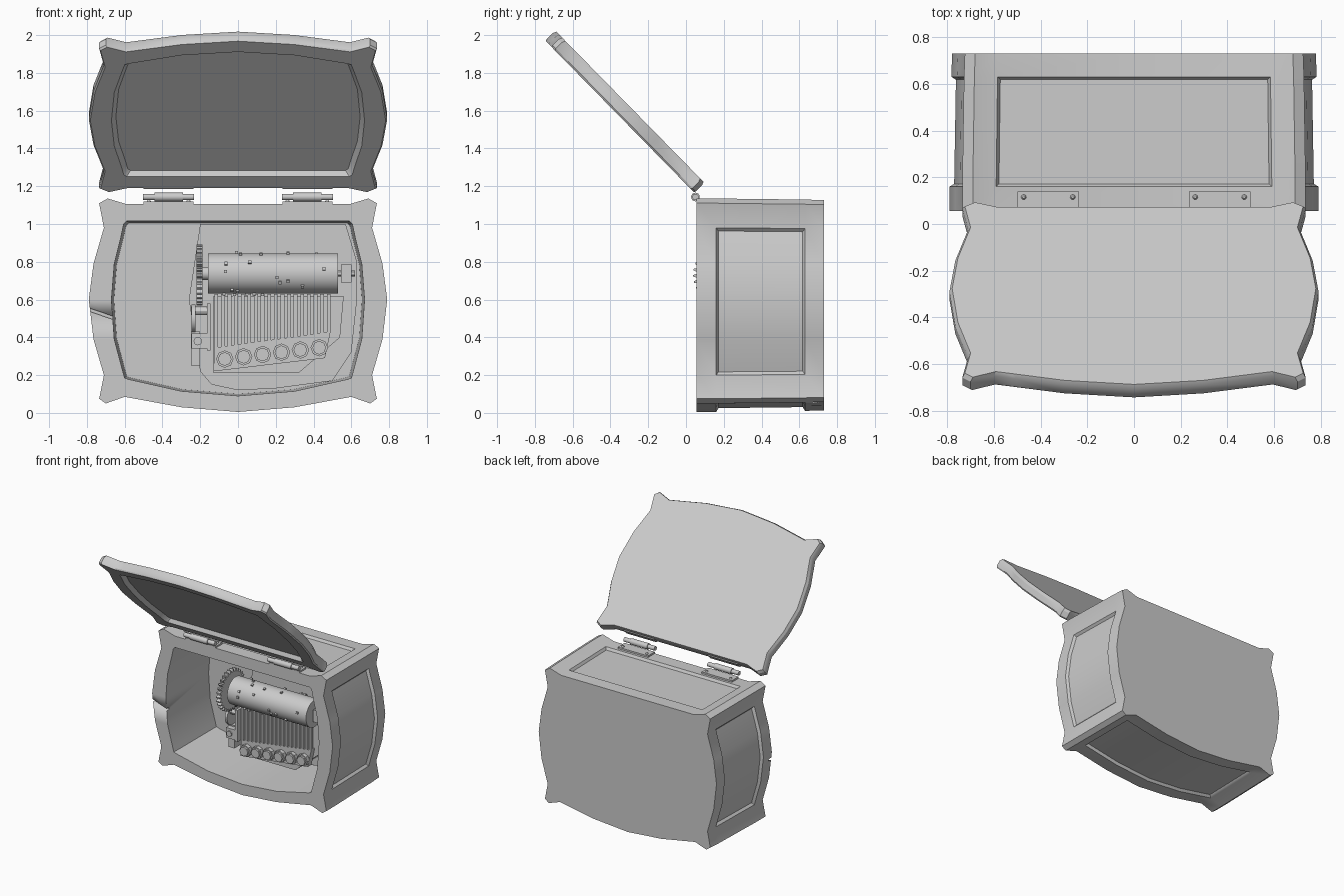
import bpy, bmesh, math, random
from mathutils import Matrix, Vector

random.seed(4)
if "Cube" in bpy.data.objects:
    bpy.data.objects.remove(bpy.data.objects["Cube"])

grey = bpy.data.materials.new("plain grey")
grey.use_nodes = True
COLOUR = (0.6, 0.6, 0.6, 1)
grey.diffuse_color = COLOUR
grey.node_tree.nodes["Principled BSDF"].inputs["Base Color"].default_value = COLOUR


def finish(name, bm, matrix=None):
    """Turn a bmesh into a shaded object."""
    bmesh.ops.recalc_face_normals(bm, faces=bm.faces)
    if matrix:
        bm.transform(matrix)
    mesh = bpy.data.meshes.new(name)
    bm.to_mesh(mesh)
    bm.free()
    mesh.materials.append(grey)
    ob = bpy.data.objects.new(name, mesh)
    bpy.context.collection.objects.link(ob)
    bpy.ops.object.select_all(action='DESELECT')
    ob.select_set(True)
    bpy.context.view_layer.objects.active = ob
    bpy.ops.object.shade_smooth_by_angle(angle=math.radians(30))
    return ob


def box(name, x0, x1, y0, y1, z0, z1, matrix=None):
    bm = bmesh.new()
    bmesh.ops.create_cube(bm, size=1)
    bm.transform(Matrix.Translation(((x0 + x1) / 2, (y0 + y1) / 2, (z0 + z1) / 2))
                 @ Matrix.Diagonal((x1 - x0, y1 - y0, z1 - z0, 1)))
    return finish(name, bm, matrix)


def rod(name, centre, radius, length, axis='X', sides=24):
    bm = bmesh.new()
    bmesh.ops.create_cone(bm, cap_ends=True, segments=sides, radius1=radius,
                          radius2=radius, depth=length)
    turn = Matrix.Rotation(math.pi / 2, 4, 'Y' if axis == 'X' else 'X')
    return finish(name, bm, Matrix.Translation(centre) @ turn)


def slab(name, outline, y0, y1):
    """Extrude an (x, z) outline along y."""
    bm = bmesh.new()
    face = bm.faces.new([bm.verts.new((x, y0, z)) for x, z in outline])
    out = bmesh.ops.extrude_face_region(bm, geom=[face])
    verts = [v for v in out["geom"] if isinstance(v, bmesh.types.BMVert)]
    bmesh.ops.translate(bm, verts=verts, vec=(0, y1 - y0, 0))
    return finish(name, bm)


def ringed(rings):
    """Skin closed loops given as (outline, y, scale); cap both ends."""
    bm = bmesh.new()
    loops = [[bm.verts.new((x * s, y, 0.57 + (z - 0.57) * s)) for x, z in pts]
             for pts, y, s in rings]
    n = len(loops[0])
    bands = []
    for a, b in zip(loops, loops[1:]):
        bands.append([bm.faces.new((a[i], a[(i + 1) % n], b[(i + 1) % n], b[i]))
                      for i in range(n)])
    bm.faces.new(loops[0])
    bm.faces.new(loops[-1])
    bmesh.ops.recalc_face_normals(bm, faces=bm.faces)
    return bm, bands


def mirrored(half):
    return half + [(-x, z) for x, z in half[-2:0:-1]]


# Shared outlines of the case and its lid
outer = mirrored([(0, 1.105), (.59, 1.105), (.69, 1.135), (.735, 1.11), (.71, .98),
                  (.765, .79), (.79, .6), (.765, .39), (.71, .2), (.735, .075),
                  (.70, .05), (.6, .085), (.3, .03), (0, .005)])
inner = mirrored([(0, 1.015), (.5, 1.015), (.59, 1.015), (.605, 1.0), (.62, .93),
                  (.655, .79), (.67, .6), (.655, .39), (.61, .22), (.60, .185),
                  (.58, .178), (.5, .16), (.3, .115), (0, .09)])

# Case with a cavity and four sunk panels
bm, bands = ringed([(inner, .57, .98), (inner, .055, 1), (outer, .055, 1),
                    (outer, .16, 1), (outer, .63, .99), (outer, .73, .985)])
for segments in (range(4, 8), range(11, 15), range(18, 22), (25, 0)):
    bmesh.ops.inset_region(bm, faces=[bands[3][i] for i in segments],
                           thickness=.012, depth=-.02, use_even_offset=True)
case = finish("case", bm)

# Lid, swung open about its straight edge
along, out = Vector((0, -.7, .714)), Vector((0, .714, .7))
swing = Matrix(((1, 0, 0, 0), (0, out.y, -along.y, 0),
                (0, out.z, -along.z, 0), (0, 0, 0, 1)))
place = Matrix.Translation((0, .045, 1.165)) @ swing @ Matrix.Translation((0, 0, -1.135))
bm, bands = ringed([(inner, .03, .965), (inner, 0, 1), (outer, 0, .99), (outer, .01, 1),
                    (outer, .055, 1), (outer, .075, .985)])
lid = finish("lid", bm, place)

# Worn nicks in the case rim and the lid edge
tilt = Matrix.Translation((-.74, .055, .53)) @ Matrix.Rotation(.33, 4, 'Y')
nicks = ((case, box("case_nick_cutter", -.09, .09, -.03, .03, -.008, .008, tilt)),
         (lid, box("lid_nick_cutter", -.52, -.505, -.02, .1, .02, .075, place)))
for target, cutter in nicks:
    cutter.hide_render = True
    cutter.hide_set(True)
    cutter.display_type = 'WIRE'
    mod = target.modifiers.new("nick", 'BOOLEAN')
    mod.operation, mod.solver, mod.object = 'DIFFERENCE', 'EXACT', cutter

# Hinges
for side, cx in (("right", -.367), ("left", .367)):
    rod(side + "_hinge_pin", (cx, .05, 1.143), .017, .27, sides=16)
    rod(side + "_hinge_barrel", (cx, .05, 1.143), .023, .15, sides=16)
    box(side + "_hinge_case_leaf", cx - .132, cx + .132, .055, .14, 1.103, 1.118)
    box(side + "_hinge_lid_leaf", cx - .132, cx + .132, .005, .055, 1.1, 1.112, place)
    for dx in (-.105, .105):
        bm = bmesh.new()
        bmesh.ops.create_uvsphere(bm, u_segments=12, v_segments=6, radius=.011)
        finish(side + "_hinge_screw", bm, Matrix.Translation((cx + dx, .115, 1.118)))

# Movement base
slab("movement_bed", [(-.2, 1.0), (.57, 1.0), (.63, .8), (.63, .6), (.6, .32), (.5, .17),
                      (.2, .13), (0, .12), (-.14, .15), (-.2, .22), (-.26, .6)], .52, .575)
slab("comb_block", [(-.13, .21), (.32, .21), (.54, .4), (.56, .62), (-.13, .62)], .26, .53)

# Pinned cylinder and its bearings
rod("pin_cylinder", (.185, .2, .738), .107, .69, sides=40)
rod("cylinder_axle", (.2, .2, .738), .016, .84, sides=12)
box("axle_bearing", .545, .6, .16, .53, .69, .785)
bm = bmesh.new()
for i in range(34):
    turn = Matrix.Rotation(random.uniform(0, math.tau), 4, 'X')
    spot = Matrix.Translation((random.uniform(-.13, .5), 0, .11))
    bmesh.ops.create_cube(bm, size=.016, matrix=turn @ spot)
finish("cylinder_pins", bm, Matrix.Translation((0, .2, .738)))

# Toothed drive wheel
bm = bmesh.new()
teeth = 30
rim = []
for i in range(teeth * 4):
    a = math.tau * i / (teeth * 4)
    r = .162 if i % 4 < 2 else .14
    rim.append(bm.verts.new((-.22, r * math.cos(a), r * math.sin(a))))
ext = bmesh.ops.extrude_face_region(bm, geom=[bm.faces.new(rim)])
bmesh.ops.translate(bm, vec=(.032, 0, 0),
                    verts=[v for v in ext["geom"] if isinstance(v, bmesh.types.BMVert)])
finish("drive_wheel", bm, Matrix.Translation((0, .2, .73)))
rod("wheel_hub", (-.19, .2, .738), .035, .06)

# Governor beside the comb
box("governor_frame", -.25, -.2, .24, .53, .25, .43)
box("governor_post", -.165, -.145, .2, .53, .33, .58)
rod("governor_wheel", (-.235, .26, .5), .075, .02, sides=20)
rod("governor_shaft", (-.2, .24, .54), .022, .1, sides=12)
box("governor_arm", -.245, -.165, .2, .26, .34, .42)
rod("governor_screw", (-.213, .2, .38), .022, .02, 'Y', 12)

# Comb: slanted plate, tines and screws
slab("comb_plate", [(-.13, .22), (.46, .29), (.49, .43), (-.125, .345)], .215, .262)
bm = bmesh.new()
for i in range(18):
    x = -.115 + i * .035
    low = .34 + .085 * i / 17
    bmesh.ops.create_cube(bm, size=1, matrix=Matrix.Translation((x, .225, (low + .63) / 2))
                          @ Matrix.Diagonal((.02, .02, .63 - low, 1)))
finish("comb_tines", bm)
for i in range(6):
    spot = (-.07 + i * .1, .2, .285 + i * .012)
    rod("comb_screw_washer", spot, .046, .03, 'Y', 8)
    rod("comb_screw_head", (spot[0], .185, spot[2]), .036, .03, 'Y', 8)
